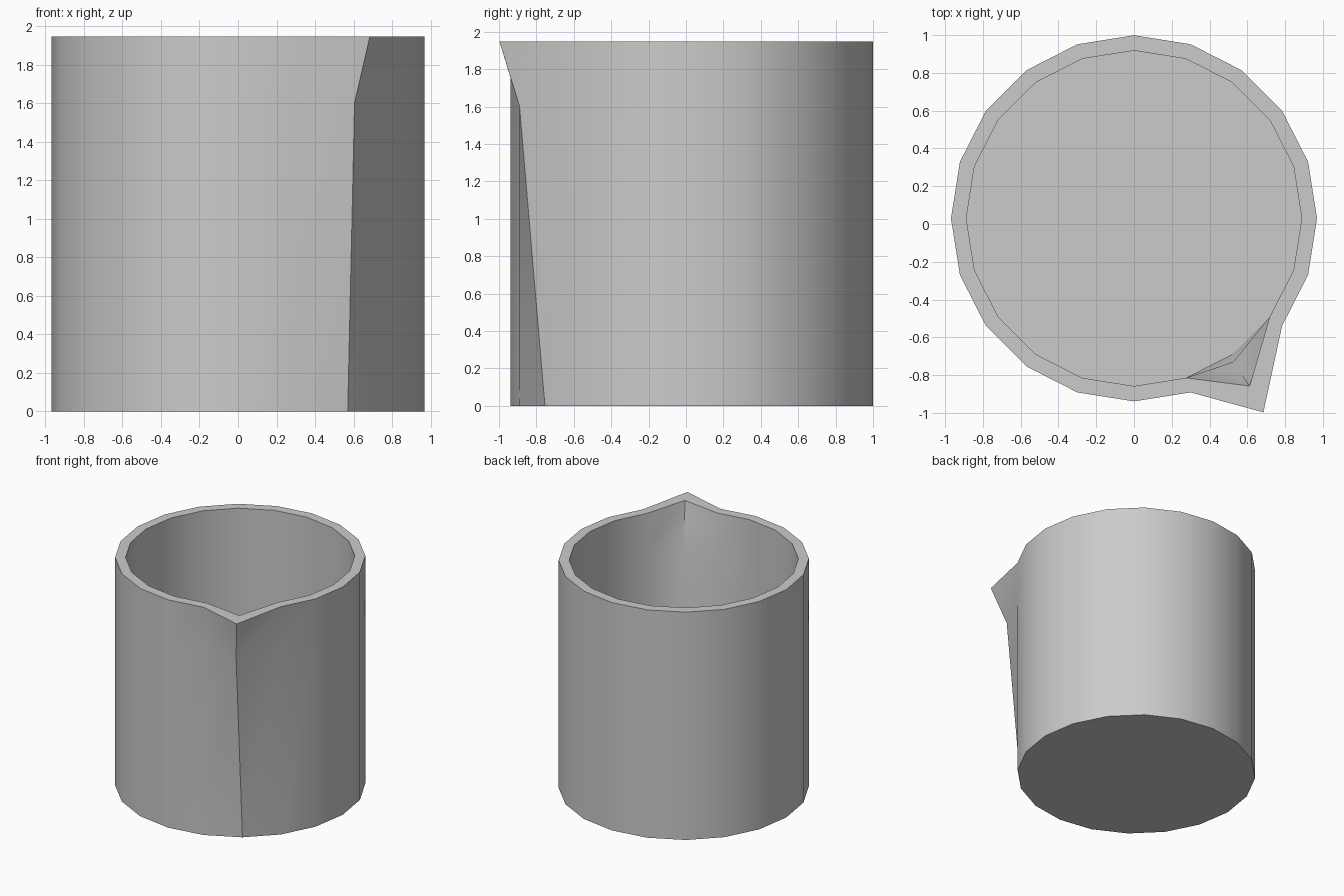
import bpy, bmesh, math

if "Cube" in bpy.data.objects:
    bpy.data.objects.remove(bpy.data.objects["Cube"])

SIDES, SPOUT = 20, 17          # column 17 sits at -54 degrees
CY = 0.03                      # centre of the round body


def ring(bm, radius, z, spout=None):
    verts = []
    for i in range(SIDES):
        a = math.tau * i / SIDES
        x, y = radius * math.cos(a), CY + radius * math.sin(a)
        if spout and i == SPOUT:
            x, y = spout
        verts.append(bm.verts.new((x, y, z)))
    return verts


bm = bmesh.new()
# Outer wall, rim and inner wall, with one column pulled out as the spout
rings = [
    ring(bm, 0.969, 0.0),
    ring(bm, 0.969, 1.6, (0.605, -0.89)),
    ring(bm, 0.969, 1.947, (0.685, -0.997)),
    ring(bm, 0.888, 1.947, (0.612, -0.858)),
    ring(bm, 0.888, 1.6, (0.525, -0.73)),
    ring(bm, 0.888, 0.08),
]
for lower, upper in zip(rings, rings[1:]):
    for i in range(SIDES):
        j = (i + 1) % SIDES
        bm.faces.new((lower[i], lower[j], upper[j], upper[i]))

# Underside and inside floor
bm.faces.new(rings[0][::-1])
bm.faces.new(rings[-1])
bmesh.ops.recalc_face_normals(bm, faces=bm.faces[:])

mesh = bpy.data.meshes.new("beaker")
bm.to_mesh(mesh)
bm.free()
beaker = bpy.data.objects.new("beaker", mesh)
bpy.context.collection.objects.link(beaker)

# Smooth walls, sharp rim and floor edges
bpy.context.view_layer.objects.active = beaker
beaker.select_set(True)
bpy.ops.object.shade_smooth_by_angle(angle=math.radians(40))
